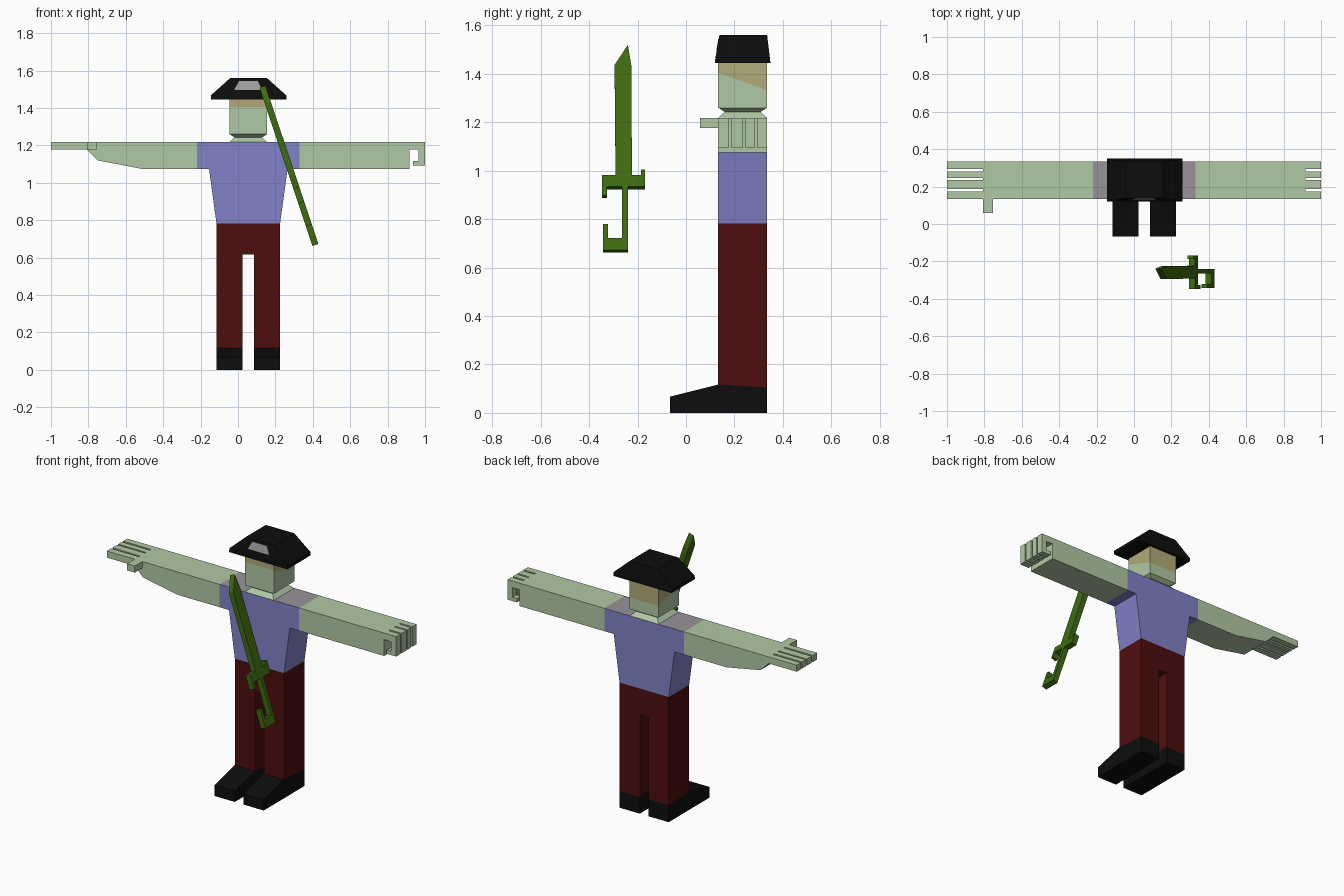
import bpy, bmesh, math
from mathutils import Matrix, Vector

if "Cube" in bpy.data.objects:
    bpy.data.objects.remove(bpy.data.objects["Cube"])


def material(name, r, g, b):
    lin = lambda c: (c / 255 / 12.92) if c < 11 else ((c / 255 + 0.055) / 1.055) ** 2.4
    m = bpy.data.materials.new(name)
    m.diffuse_color = (lin(r), lin(g), lin(b), 1)
    m.use_nodes = True
    m.node_tree.nodes["Principled BSDF"].inputs["Base Color"].default_value = m.diffuse_color
    return m


SKIN = material("pale green skin", 176, 201, 165)
HAIR = material("tan hair", 178, 170, 120)
SHIRT = material("blue shirt", 130, 130, 200)
SHOULDER = material("grey shoulder", 153, 146, 154)
PANTS = material("dark red cloth", 78, 13, 13)
BLACK = material("black", 13, 13, 13)
BADGE = material("grey badge", 162, 162, 162)
GREEN = material("sword green", 62, 107, 17)

Y0, Y1 = 0.133, 0.335      # body front and back
CX = 0.055                 # body centre line


def finish(name, bm, *mats):
    bmesh.ops.recalc_face_normals(bm, faces=bm.faces)
    me = bpy.data.meshes.new(name)
    bm.to_mesh(me)
    bm.free()
    for m in mats:
        me.materials.append(m)
    ob = bpy.data.objects.new(name, me)
    bpy.context.collection.objects.link(ob)
    return ob


def prism(points, lo, hi, axis):
    """Extrude a 2D outline between lo and hi along x or y."""
    bm = bmesh.new()
    place = (lambda a, b, d: (d, a, b)) if axis == "x" else (lambda a, b, d: (a, d, b))
    face = bm.faces.new([bm.verts.new(place(a, b, lo)) for a, b in points])
    new = bmesh.ops.extrude_face_region(bm, geom=[face])["geom"]
    shift = Vector(place(0, 0, hi - lo))
    bmesh.ops.translate(bm, vec=shift, verts=[g for g in new if isinstance(g, bmesh.types.BMVert)])
    return bm


def stack(rings):
    """Loft rectangular rings (x0, x1, y0, y1, z) from bottom to top."""
    bm = bmesh.new()
    loops = [[bm.verts.new((x, y, z)) for x, y in ((a, c), (b, c), (b, d), (a, d))]
             for a, b, c, d, z in rings]
    for p, q in zip(loops, loops[1:]):
        for i in range(4):
            j = (i + 1) % 4
            bm.faces.new((p[i], p[j], q[j], q[i]))
    bm.faces.new(loops[0])
    bm.faces.new(loops[-1])
    return bm


# Shoes
shoe = [(-0.067, 0), (Y1, 0), (Y1, 0.105), (Y0, 0.117), (-0.067, 0.067)]
for name, x in (("left_shoe", -0.115), ("right_shoe", 0.085)):
    finish(name, prism(shoe, x, x + 0.14, "x"), BLACK)

# Trousers, lowered at the heel to meet the shoes
bm = prism([(-0.115, 0.117), (0.025, 0.117), (0.025, 0.617), (0.085, 0.617),
            (0.085, 0.117), (0.225, 0.117), (0.225, 0.782), (-0.115, 0.782)], Y0, Y1, "y")
for v in bm.verts:
    if v.co.z < 0.2 and v.co.y > 0.2:
        v.co.z = 0.105
finish("trousers", bm, PANTS)

# Shirt with grey shoulder tops
half = [(0.17, 0.782), (0.21, 1.075), (0.275, 1.075), (0.275, 1.218)]
bm = prism([(CX + x, z) for x, z in half] + [(CX - x, z) for x, z in reversed(half)], Y0, Y1, "y")
bm.normal_update()
for f in bm.faces:
    if f.calc_center_median().z > 1.21:
        f.material_index = 1
finish("shirt", bm, SHIRT, SHOULDER)

# Arms
finish("open_arm", prism([(-0.22, 1.218), (-0.22, 1.075), (-0.515, 1.075), (-0.75, 1.12),
                          (-0.807, 1.177), (-0.807, 1.218)], Y0, Y1, "y"), SKIN)
finish("gripping_arm", prism([(0.33, 1.075), (0.918, 1.075), (0.918, 1.218), (0.33, 1.218)],
                             Y0, Y1, "y"), SKIN)

# Fingers: straight on one hand, curled on the other
straight = [(-1, 1.177), (-0.807, 1.177), (-0.807, 1.218), (-1, 1.218)]
curled = [(0.918, 1.218), (1, 1.218), (1, 1.093), (0.935, 1.093), (0.935, 1.117),
          (0.966, 1.117), (0.966, 1.177), (0.918, 1.177)]
for i, (a, b) in enumerate(((Y0, 0.175), (0.187, 0.235), (0.245, 0.282), (0.294, Y1))):
    finish(f"straight_finger_{i + 1}", prism(straight, a, b, "y"), SKIN)
    finish(f"curled_finger_{i + 1}", prism(curled, a, b, "y"), SKIN)
finish("thumb", prism([(-0.808, 1.177), (-0.755, 1.177), (-0.755, 1.218), (-0.808, 1.218)],
                      0.058, Y0, "y"), SKIN)

# Neck and head, cut along the slanting hairline
bm = stack([(-0.045, 0.155, Y0, Y1, 1.218), (-0.018, 0.128, 0.16, 0.308, 1.243),
            (-0.045, 0.155, Y0, Y1, 1.26), (-0.045, 0.155, Y0, Y1, 1.45)])
point, normal = Vector((0, Y0, 1.405)), Vector((0, 0.36, 1)).normalized()
bmesh.ops.bisect_plane(bm, geom=bm.verts[:] + bm.edges[:] + bm.faces[:],
                       plane_co=point, plane_no=normal)
for f in bm.faces:
    if (f.calc_center_median() - point).dot(normal) > 0:
        f.material_index = 1
finish("head", bm, SKIN, HAIR)

# Hat with a badge plate on its sloping front
finish("hat", stack([(-0.145, 0.258, 0.119, 0.349, 1.445), (-0.145, 0.258, 0.122, 0.346, 1.468),
                     (-0.042, 0.155, 0.138, 0.335, 1.56)]), BLACK)
bm = prism([(-0.02, 1.497), (0.128, 1.497), (0.106, 1.545), (0.006, 1.545)], 0, 0.006, "y")
for v in bm.verts:
    v.co.y += 0.120 + (v.co.z - 1.468) * 0.174
finish("hat_badge", bm, BADGE)

# Sword: flat outline, tilted sideways in front of the body
outline = [(-0.343, 0), (-0.24, 0), (-0.24, 0.275), (-0.169, 0.275), (-0.169, 0.35),
           (-0.186, 0.35), (-0.186, 0.325), (-0.223, 0.325), (-0.226, 0.805), (-0.24, 0.893),
           (-0.295, 0.805), (-0.291, 0.325), (-0.347, 0.325), (-0.347, 0.237), (-0.327, 0.237),
           (-0.327, 0.275), (-0.264, 0.275), (-0.264, 0.052), (-0.322, 0.052),
           (-0.322, 0.113), (-0.343, 0.113)]
bm = prism(outline, -0.017, 0.017, "x")
bm.transform(Matrix.Translation((0.414, 0, 0.668)) @ Matrix.Rotation(math.radians(-18.5), 4, "Y"))
finish("sword", bm, GREEN)
